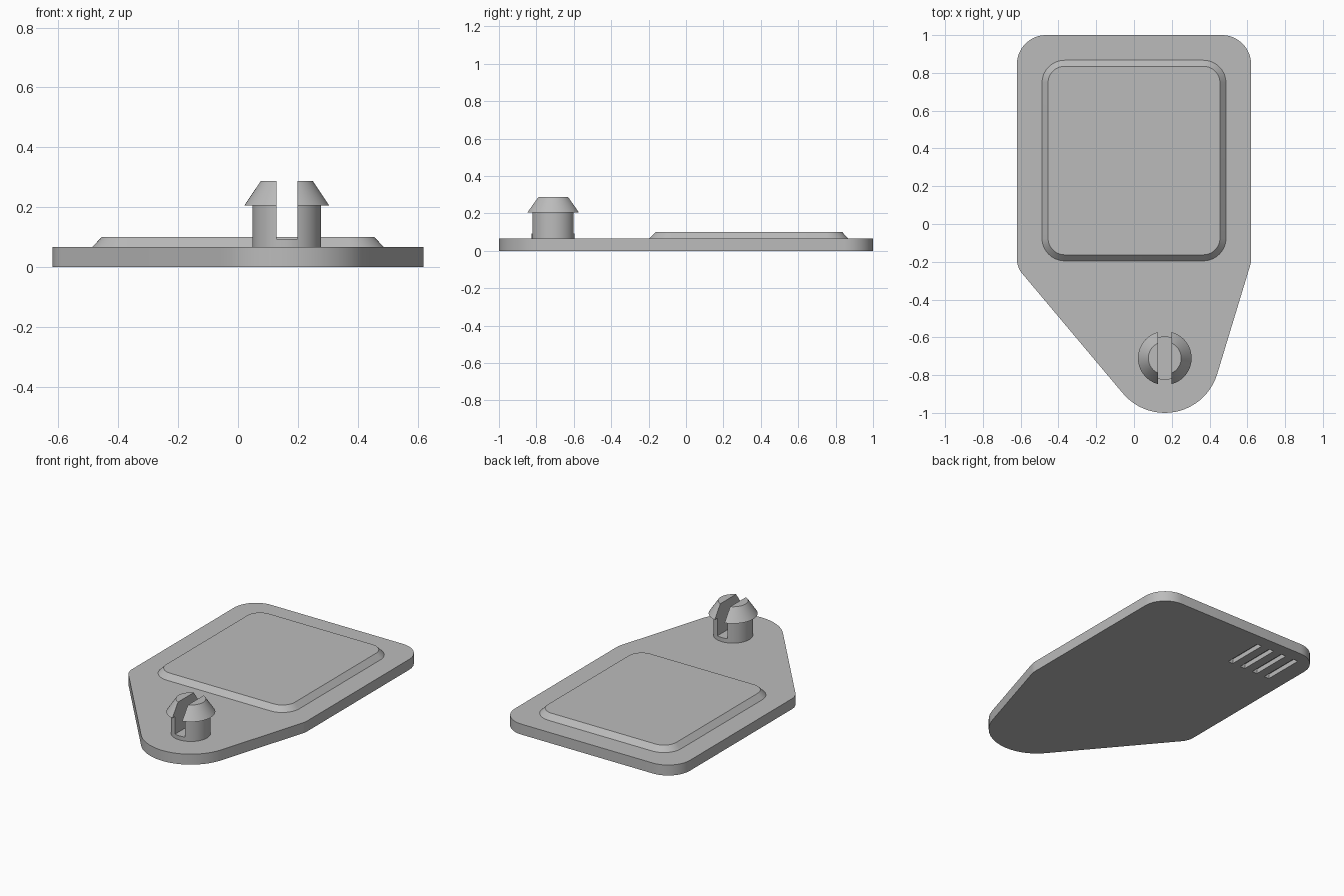
import bpy
import bmesh
import math
from mathutils import Vector
from mathutils.geometry import convex_hull_2d

cube = bpy.data.objects.get("Cube")
if cube:
    bpy.data.objects.remove(cube, do_unlink=True)

grey = bpy.data.materials.new("grey plastic")
grey.use_nodes = True
colour = (0.5, 0.5, 0.5, 1)
grey.diffuse_color = colour
grey.node_tree.nodes["Principled BSDF"].inputs["Base Color"].default_value = colour

PLATE_TOP = 0.067
PEG = Vector((0.163, -0.71))


def outline(circles, steps=64):
    """Convex outline wrapped around circles given as (x, y, radius)."""
    pts = [Vector((x + r * math.cos(i * math.tau / steps),
                   y + r * math.sin(i * math.tau / steps)))
           for x, y, r in circles for i in range(steps)]
    return [pts[i] for i in convex_hull_2d(pts)]


def loft(name, layers):
    """Solid through stacked outlines, each layer being (z, points)."""
    bm = bmesh.new()
    rings = [[bm.verts.new((p.x, p.y, z)) for p in pts] for z, pts in layers]
    n = len(rings[0])
    for low, high in zip(rings, rings[1:]):
        for i in range(n):
            j = (i + 1) % n
            bm.faces.new((low[i], low[j], high[j], high[i]))
    bm.faces.new(rings[0])
    bm.faces.new(rings[-1])
    bmesh.ops.recalc_face_normals(bm, faces=bm.faces)
    mesh = bpy.data.meshes.new(name)
    bm.to_mesh(mesh)
    bm.free()
    mesh.materials.append(grey)
    obj = bpy.data.objects.new(name, mesh)
    bpy.context.collection.objects.link(obj)
    return obj


def box(name, x0, x1, y0, y1, z0, z1):
    corners = [Vector(c) for c in ((x0, y0), (x1, y0), (x1, y1), (x0, y1))]
    return loft(name, [(z0, corners), (z1, corners)])


def activate(obj):
    bpy.ops.object.select_all(action='DESELECT')
    obj.select_set(True)
    bpy.context.view_layer.objects.active = obj


def cut(obj, cutter):
    cutter.hide_render = True
    mod = obj.modifiers.new("cut", 'BOOLEAN')
    mod.operation = 'DIFFERENCE'
    mod.solver = 'EXACT'
    mod.object = cutter
    activate(obj)
    bpy.ops.object.modifier_apply(modifier=mod.name)
    bpy.data.objects.remove(cutter, do_unlink=True)


def rounded_rect(half_x, y0, y1, r):
    return outline([(sx * (half_x - r), y, r)
                    for sx in (-1, 1) for y in (y0 + r, y1 - r)])


# Base plate: square back, tapering to the rounded tip around the peg
shape = outline([(-0.465, 0.845, 0.155), (0.465, 0.845, 0.155),
                 (-0.5, -0.185, 0.12), (0.5, -0.185, 0.12),
                 (PEG.x, PEG.y, 0.29)])
plate = loft("base_plate", [(0, shape), (PLATE_TOP, shape)])

# Four grip grooves in the underside
for i in range(4):
    x = -0.21 - i * 0.094
    cut(plate, box("groove_cutter", x - 0.018, x + 0.018, 0.65, 0.92, -0.05, 0.03))

# Raised panel with sloping edges
panel = loft("raised_panel", [(PLATE_TOP, rounded_rect(0.487, -0.195, 0.867, 0.12)),
                              (0.1, rounded_rect(0.455, -0.163, 0.835, 0.088))])

# Snap peg: stem, overhanging tapered head, split down the middle
peg = loft("snap_peg", [(z, outline([(PEG.x, PEG.y, r)]))
                        for z, r in ((0.05, 0.115), (0.205, 0.115),
                                     (0.205, 0.142), (0.287, 0.087))])
cut(peg, box("slot_cutter", PEG.x - 0.035, PEG.x + 0.035,
             PEG.y - 0.3, PEG.y + 0.3, 0.093, 0.4))

for part in (plate, panel, peg):
    activate(part)
    bpy.ops.object.shade_smooth_by_angle(angle=math.radians(30))
